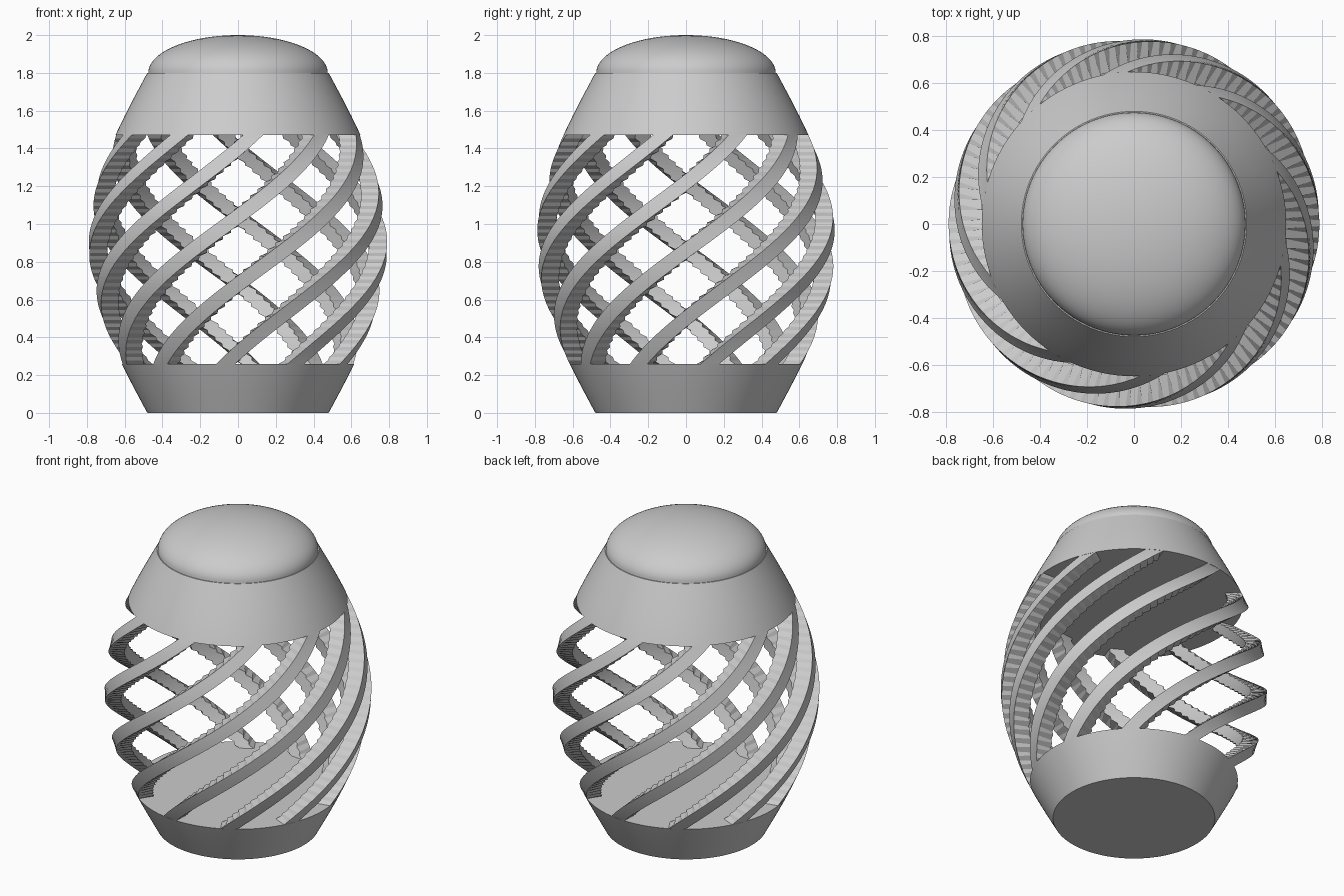
import bpy, bmesh
from math import sin, cos, pi, radians

if "Cube" in bpy.data.objects:
    bpy.data.objects.remove(bpy.data.objects["Cube"])

BASE_TOP, CAP_BOTTOM, SHOULDER, TOP = 0.26, 1.47, 1.8, 2.0
RIBS, STEPS = 10, 68
TWIST = radians(100)          # turn per unit of height
HALF_WIDTH = radians(4.7)
DEPTH = 0.095

grey = bpy.data.materials.new("light grey")
grey.use_nodes = True
grey.diffuse_color = (0.6, 0.6, 0.6, 1)
grey.node_tree.nodes["Principled BSDF"].inputs["Base Color"].default_value = (0.6, 0.6, 0.6, 1)


def radius(z):
    """Bulging outline of the body."""
    return 0.48 + 0.31 * sin(pi * z / SHOULDER)


def finish(name, bm, smooth):
    bmesh.ops.recalc_face_normals(bm, faces=bm.faces)
    mesh = bpy.data.meshes.new(name)
    bm.to_mesh(mesh)
    bm.free()
    mesh.materials.append(grey)
    obj = bpy.data.objects.new(name, mesh)
    bpy.context.collection.objects.link(obj)
    if smooth:
        bpy.ops.object.select_all(action='DESELECT')
        obj.select_set(True)
        bpy.context.view_layer.objects.active = obj
        bpy.ops.object.shade_smooth_by_angle(angle=radians(25))
    return obj


def lathe(name, profile, sides=120):
    """Turn a (radius, height) profile, starting and ending on the axis."""
    bm = bmesh.new()
    verts = [bm.verts.new((r, 0, z)) for r, z in profile]
    edges = [bm.edges.new(pair) for pair in zip(verts, verts[1:])]
    bmesh.ops.spin(bm, geom=verts + edges, cent=(0, 0, 0), axis=(0, 0, 1),
                   angle=2 * pi, steps=sides, use_merge=False)
    bmesh.ops.remove_doubles(bm, verts=bm.verts, dist=0.0001)
    return finish(name, bm, True)


def outline(low, high, n=10):
    heights = [low + (high - low) * i / n for i in range(n + 1)]
    return [(radius(z), z) for z in heights]


# Solid base and solid cap with a flattened dome
lathe("base", [(0, 0)] + outline(0, BASE_TOP) + [(0, BASE_TOP)])
dome = [(0.475 * cos(a), SHOULDER + (TOP - SHOULDER) * sin(a))
        for a in [pi / 2 * i / 20 for i in range(20)]]
lathe("cap", [(0, CAP_BOTTOM)] + outline(CAP_BOTTOM, SHOULDER) + dome + [(0, TOP)])


# Twisted ribs with fine notches along the inner edges
def rib(name, start):
    bm = bmesh.new()
    rings = []
    for i in range(STEPS + 1):
        z = BASE_TOP + (CAP_BOTTOM - BASE_TOP) * i / STEPS
        mid = start + TWIST * (z - CAP_BOTTOM)
        notch = radians(0.8) * (1 if i % 2 else -1)
        outer = radius(z)
        inner = outer - DEPTH
        corners = [(outer, -HALF_WIDTH), (outer, HALF_WIDTH),
                   (inner, HALF_WIDTH + notch), (inner, -HALF_WIDTH + notch)]
        rings.append([bm.verts.new((r * cos(mid + a), r * sin(mid + a), z))
                      for r, a in corners])
    for low, high in zip(rings, rings[1:]):
        for k in range(4):
            n = (k + 1) % 4
            bm.faces.new((low[k], low[n], high[n], high[k]))
    bm.faces.new(rings[0])
    bm.faces.new(rings[-1])
    return finish(name, bm, False)


for i in range(RIBS):
    rib(f"rib_{i + 1}", radians(-90 + 7) + 2 * pi * i / RIBS)
